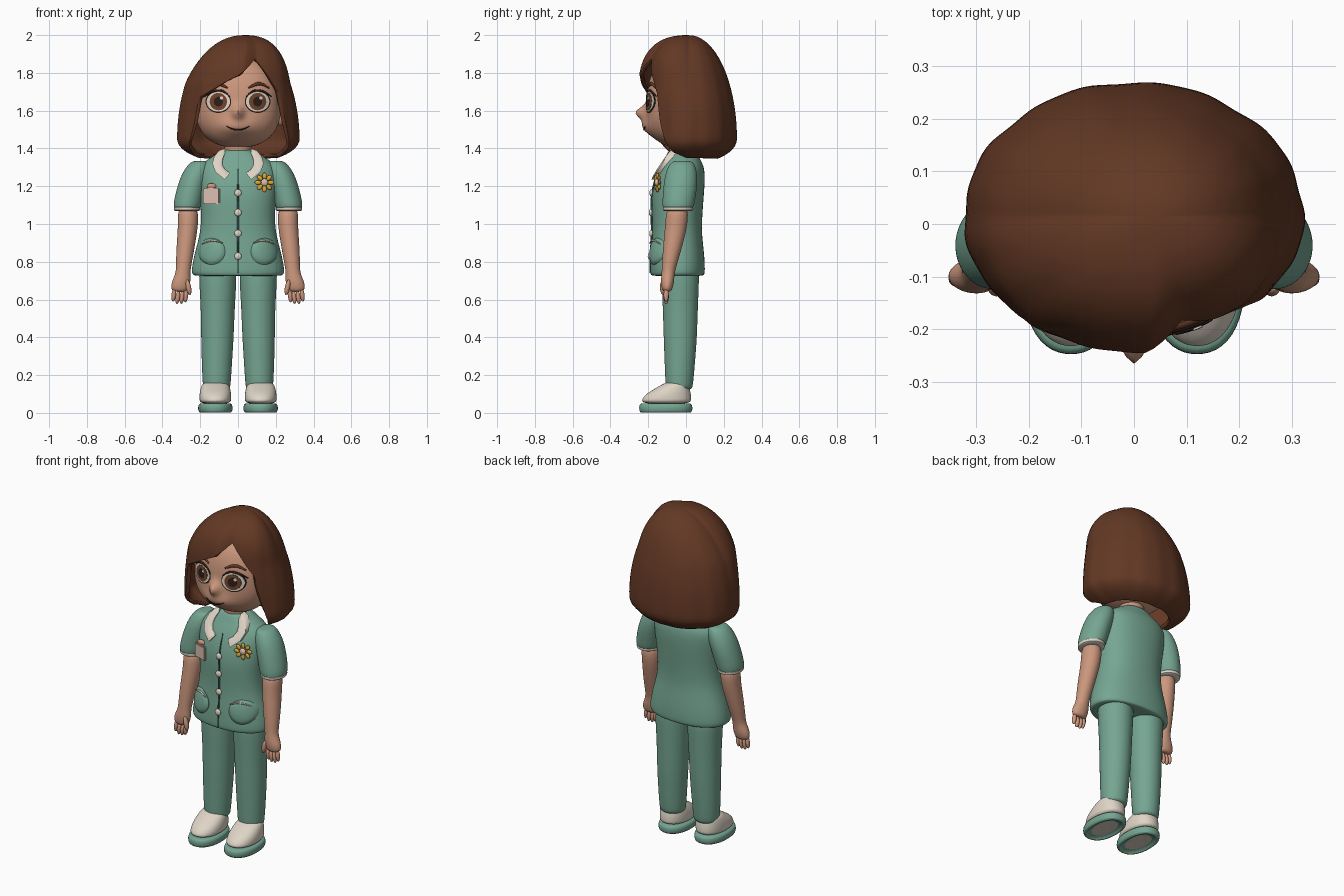
import bpy, bmesh, math
from mathutils import Vector, Matrix
from mathutils.bvhtree import BVHTree

cube = bpy.data.objects.get("Cube")
if cube:
    bpy.data.objects.remove(cube)


def material(name, *rgb):
    m = bpy.data.materials.new(name)
    m.use_nodes = True
    m.diffuse_color = (*rgb, 1)
    m.node_tree.nodes["Principled BSDF"].inputs["Base Color"].default_value = (*rgb, 1)
    return m


hair_m = material("hair_brown", .125, .04, .018)
skin = material("skin", .60, .31, .205)
green = material("scrub_green", .18, .38, .29)
seam = material("seam_green", .04, .10, .08)
cream = material("cream", .73, .66, .56)
yellow = material("petal_yellow", .72, .40, .04)
iris_m = material("iris_brown", .16, .055, .025)
dark = material("dark_line", .025, .012, .01)
pink = material("badge_pink", .70, .52, .43)


def finish(name, bm, mats, subsurf=0):
    bmesh.ops.recalc_face_normals(bm, faces=bm.faces)
    me = bpy.data.meshes.new(name)
    bm.to_mesh(me)
    bm.free()
    for m in mats if isinstance(mats, list) else [mats]:
        me.materials.append(m)
    for p in me.polygons:
        p.use_smooth = True
    me.set_sharp_from_angle(angle=math.radians(50))
    ob = bpy.data.objects.new(name, me)
    bpy.context.collection.objects.link(ob)
    if subsurf:
        mod = ob.modifiers.new("smooth", 'SUBSURF')
        mod.levels = mod.render_levels = subsurf
    return ob


def bridge(bm, rings):
    for a, b in zip(rings, rings[1:]):
        n = len(a)
        for i in range(n):
            bm.faces.new((a[i], a[(i + 1) % n], b[(i + 1) % n], b[i]))


def loft(name, sections, mats, p=2.0, n=24, subsurf=2, cap_index=0):
    """Stack of horizontal rounded sections: x, y, z, half width, half depth."""
    bm = bmesh.new()
    rings = []
    for x, y, z, rx, ry in sections:
        ring = []
        for i in range(n):
            c, s = (f(math.tau * i / n) for f in (math.cos, math.sin))
            k = (abs(c) ** p + abs(s) ** p) ** (-1 / p)
            ring.append(bm.verts.new((x + rx * c * k, y + ry * s * k, z)))
        rings.append(ring)
    bridge(bm, rings)
    bm.faces.new(rings[0]).material_index = cap_index
    bm.faces.new(rings[-1])
    return finish(name, bm, mats, subsurf)


def blob(name, loc, size, mat, rot=(0, 0, 0), seg=20):
    bm = bmesh.new()
    bmesh.ops.create_uvsphere(bm, u_segments=seg, v_segments=seg // 2, radius=1)
    ob = finish(name, bm, mat)
    ob.location, ob.scale, ob.rotation_euler = loc, size, rot
    return ob


def surface_of(ob, fallback):
    tree = BVHTree.FromObject(ob, bpy.context.evaluated_depsgraph_get())

    def y_at(x, z):
        hit = tree.ray_cast(Vector((x, -1, z)), Vector((0, 1, 0)))[0]
        return hit.y if hit else fallback
    return y_at


def patch(name, centre, outline, y_at, mat, lift=.002, bulge=0, skirt=.004, rings=6):
    """Thin piece that follows the surface below, domed by bulge."""
    bm = bmesh.new()
    cx, cz = centre
    rows = []
    for k in range(1, rings + 1):
        t = k / rings
        pts = [(cx + (x - cx) * t, cz + (z - cz) * t) for x, z in outline]
        rows.append([bm.verts.new((x, y_at(x, z) - lift - bulge * math.sqrt(1 - t * t), z))
                     for x, z in pts])
    rows.append([bm.verts.new(v.co + Vector((0, skirt, 0))) for v in rows[-1]])
    bm.faces.new(rows[0])
    bridge(bm, rows)
    return finish(name, bm, mat)


def oval(cx, cz, rx, rz, n=32):
    return [(cx + rx * math.cos(math.tau * i / n), cz + rz * math.sin(math.tau * i / n))
            for i in range(n)]


def stroke(name, pts, y_at, mat, width):
    """Tapered line laid over a surface."""
    cu = bpy.data.curves.new(name, 'CURVE')
    cu.dimensions, cu.bevel_depth, cu.bevel_resolution = '3D', width, 2
    sp = cu.splines.new('NURBS')
    sp.points.add(len(pts) - 1)
    for i, (x, z) in enumerate(pts):
        sp.points[i].co = (x, y_at(x, z) - .002, z, 1)
        sp.points[i].radius = .4 + .6 * math.sin(math.pi * i / (len(pts) - 1))
    sp.order_u, sp.use_endpoint_u = 3, True
    tmp = bpy.data.objects.new(name, cu)
    bpy.context.collection.objects.link(tmp)
    me = bpy.data.meshes.new_from_object(tmp.evaluated_get(bpy.context.evaluated_depsgraph_get()))
    bpy.data.objects.remove(tmp)
    bm = bmesh.new()
    bm.from_mesh(me)
    return finish(name, bm, mat)


# Head with nose and muzzle pushed forward
bm = bmesh.new()
bmesh.ops.create_uvsphere(bm, u_segments=96, v_segments=56, radius=1)
for v in bm.verts:
    x, y, z = v.co
    k = (abs(x) ** 2.4 + abs(y) ** 2.4 + abs(z) ** 2.4) ** (-1 / 2.4)
    x, y, z = x * k * .225, y * k * .18 - .03, 1.62 + z * k * (.27 if z > 0 else .215)
    if y < -.03:
        y -= .035 * math.exp(-(x / .09) ** 2 - ((z - 1.51) / .05) ** 2)
        y -= .055 * math.exp(-(x / .028) ** 2 - ((z - 1.59) / .035) ** 2)
    v.co = x, y, z
face = surface_of(finish("head", bm, skin), -.05)
loft("neck", [(0, -.02, 1.33, .075, .07), (0, -.02, 1.4, .068, .065),
              (0, -.03, 1.47, .08, .075)], skin)
stroke("mouth", [(-.06, 1.517), (-.04, 1.505), (0, 1.497), (.04, 1.505), (.06, 1.517)],
       face, dark, .005)

# Hair: a bell whose lower edge rises over the face to a side parting
EDGE = [(-180, 1.345), (-80, 1.35), (-62, 1.38), (-52, 1.45), (-45, 1.55), (-41, 1.665),
        (-25, 1.71), (0, 1.79), (9, 1.84), (14, 1.875), (30, 1.78), (44, 1.69), (50, 1.55),
        (58, 1.44), (66, 1.38), (85, 1.35), (180, 1.345)]


def edge_height(deg):
    for (a, za), (b, zb) in zip(EDGE, EDGE[1:]):
        if a <= deg <= b:
            return za + (zb - za) * (deg - a) / (b - a)


bm = bmesh.new()
COLS, ROWS = 150, 30
rings = []
for r in range(1, ROWS + 1):
    s = r / ROWS
    ring = []
    for c in range(COLS):
        deg = -180 + 360 * c / COLS
        phi = math.radians(deg)
        z = 2 - (2 - edge_height(deg)) * s * s * (3 - 2 * s)
        side = math.sqrt(1 - (max(z - 1.45, 0) / .55) ** 2)
        front = (1 - (max(z - 1.72, 0) / .28) ** 2.5) ** .4
        w = max(0, math.cos(phi))
        f = side * (1 - w) + front * w
        f *= math.sqrt(1 - (max(1.45 - z, 0) / .13) ** 2)
        f *= 1 + .01 * s * math.sin(9 * phi + 1) + .006 * s * math.sin(17 * phi)
        sweep = min(max((deg - 3) / 12, 0), 1) * w
        depth = (.262 - .035 * sweep) if w > 0 else .255
        shift = .04 * max(0, (z - 1.75) / .25)
        ring.append(bm.verts.new((shift + .323 * f * math.sin(phi),
                                  .015 - depth * f * math.cos(phi), z)))
    rings.append(ring)
bridge(bm, rings)
top = bm.verts.new((.04, .005, 2))
for i in range(COLS):
    bm.faces.new((top, rings[0][i], rings[0][(i + 1) % COLS]))
hair = finish("hair", bm, hair_m)
shell = hair.modifiers.new("thickness", 'SOLIDIFY')
shell.thickness, shell.offset = .022, -1

# Tunic
torso = loft("tunic", [
    (0, -.045, .725, .215, .125), (0, -.045, .728, .24, .142), (0, -.045, .75, .25, .147),
    (0, -.045, .85, .23, .142), (0, -.047, .95, .2, .13), (0, -.047, 1.05, .195, .134),
    (0, -.045, 1.15, .205, .14), (0, -.03, 1.25, .212, .132), (0, -.02, 1.31, .205, .115),
    (0, -.02, 1.35, .15, .09), (0, -.02, 1.385, .09, .075), (0, -.02, 1.395, .07, .06)],
    green, p=2.3)
body = surface_of(torso, -.06)
stroke("front_seam", [(0, .74 + .055 * i) for i in range(11)], body, seam, .006)
for i, z in enumerate((1.165, 1.06, .95, .83)):
    blob(f"button_{i + 1}", (0, body(0, z) - .006, z), (.019, .01, .019), cream)

# Name badge and flower pin
bm = bmesh.new()
bmesh.ops.create_cube(bm, size=1, matrix=Matrix.Diagonal((.092, .016, .085, 1)))
bmesh.ops.bevel(bm, geom=bm.edges[:], offset=.005, segments=2, affect='EDGES')
badge = finish("badge", bm, pink)
badge.location = (-.14, body(-.14, 1.148) - .01, 1.148)
badge.rotation_euler = (0, 0, -.3)
blob("badge_clip", (-.14, body(-.14, 1.2) - .008, 1.2), (.025, .012, .016), skin)
fy = body(.14, 1.22) - .012
for i in range(8):
    a = math.tau * i / 8
    blob(f"petal_{i + 1}", (.14 + .034 * math.cos(a), fy + .012 * math.cos(a),
                            1.22 + .034 * math.sin(a)),
         (.018, .008, .012), yellow, (0, -a, 0), 12)
blob("flower_centre", (.14, fy - .004, 1.22), (.02, .012, .02), pink)

for side, s in (("left", 1), ("right", -1)):
    # Face details
    e = (s * .104, 1.648)
    for part, size, m, lift in (("eye_rim", (.068, .06), dark, .002),
                                ("eye_white", (.062, .053), cream, .004),
                                ("iris", (.046, .046), iris_m, .006),
                                ("pupil", (.024, .026), dark, .008)):
        patch(f"{side}_{part}", e, oval(*e, *size), face, m, lift)
    glint = (e[0] + .017, 1.667)
    patch(f"{side}_glint", glint, oval(*glint, .009, .009, 12), face, cream, .01, rings=2)
    stroke(f"{side}_lash", [(s * x, z) for x, z in
           ((.045, 1.675), (.07, 1.701), (.105, 1.709), (.145, 1.698), (.178, 1.675))],
           face, dark, .007)
    stroke(f"{side}_brow", [(s * x, z) for x, z in
           ((.055, 1.72), (.085, 1.738), (.125, 1.746), (.165, 1.72))], face, hair_m, .01)
    blob(f"{side}_ear", (s * .225, -.02, 1.57), (.02, .035, .05), skin)

    # Collar, with a sloping plane to rest on
    flap = [(.07, 1.4), (.1, 1.39), (.125, 1.36), (.137, 1.32), (.12, 1.275), (.07, 1.235),
            (.042, 1.27), (.07, 1.29), (.083, 1.315), (.08, 1.345), (.068, 1.375)]
    patch(f"{side}_collar", (s * .105, 1.31), [(s * x, z) for x, z in flap],
          lambda x, z: -.18 + (z - 1.235) * .66, cream, bulge=.008, skirt=.035)

    # Pocket with trim
    patch(f"{side}_pocket", (s * .14, .855), oval(s * .14, .855, .072, .07), body, green,
          .004, bulge=.018, skirt=.03)
    stroke(f"{side}_pocket_trim", [(s * x, z) for x, z in
           ((.08, .898), (.11, .912), (.145, .914), (.19, .895))],
           lambda x, z: body(x, z) - .016, pink, .006)

    # Sleeve, cuff, arm and hand
    loft(f"{side}_sleeve", [(s * x, y, z, rx, ry) for x, y, z, rx, ry in (
        (.2, -.02, 1.335, .03, .04), (.202, -.02, 1.325, .055, .065),
        (.222, -.025, 1.27, .075, .085), (.245, -.03, 1.2, .076, .09),
        (.262, -.038, 1.13, .077, .087), (.27, -.042, 1.085, .073, .084),
        (.27, -.042, 1.08, .06, .07))], green)
    loft(f"{side}_cuff", [(s * .27, -.042, z, .072 - d, .083 - d) for z, d in
         ((1.068, .012), (1.07, .002), (1.09, 0), (1.1, .01))], cream, subsurf=1)
    loft(f"{side}_arm", [(s * x, y, z, rx, ry) for x, y, z, rx, ry in (
        (.266, -.045, 1.1, .056, .06), (.263, -.05, 1, .054, .06),
        (.275, -.067, .9, .05, .053), (.286, -.085, .8, .043, .042),
        (.291, -.095, .74, .037, .034), (.3, -.098, .7, .05, .036),
        (.307, -.1, .66, .05, .03), (.307, -.1, .64, .035, .02))], skin, n=20)
    for i, (x, z) in enumerate(((.276, .62), (.297, .612), (.319, .612), (.34, .625))):
        blob(f"{side}_finger_{i + 1}", (s * x, -.105, z), (.0125, .014, .036), skin,
             (0, s * -.12, 0), 12)
    blob(f"{side}_thumb", (s * .262, -.122, .665), (.014, .016, .042), skin, (0, s * .2, 0), 12)

    # Trouser leg
    loft(f"{side}_leg", [(s * x, y, z, rx, ry) for x, y, z, rx, ry in (
        (.108, -.03, .8, .1, .1), (.107, -.03, .7, .1, .1), (.107, -.03, .55, .09, .093),
        (.109, -.03, .4, .087, .089), (.112, -.033, .25, .08, .08),
        (.113, -.036, .14, .074, .073), (.113, -.036, .12, .068, .066))], green)

    # Shoe: rimmed sole with a recessed pale base, and rounded upper
    loft(f"{side}_sole", [(s * .12, -.107, z, .093 - d, .143 - d) for z, d in (
        (.016, .026), (.002, .022), (0, .016), (.004, .004), (.025, 0), (.046, .004),
        (.052, .014))], [green, cream], p=2.3, subsurf=1, cap_index=1)
    loft(f"{side}_shoe", [(s * .12, y, z, rx, ry) for y, z, rx, ry in (
        (-.105, .045, .082, .132), (-.103, .075, .085, .132), (-.09, .105, .084, .116),
        (-.068, .135, .077, .086), (-.053, .155, .068, .066), (-.05, .162, .05, .05))],
        cream, p=2.2)
